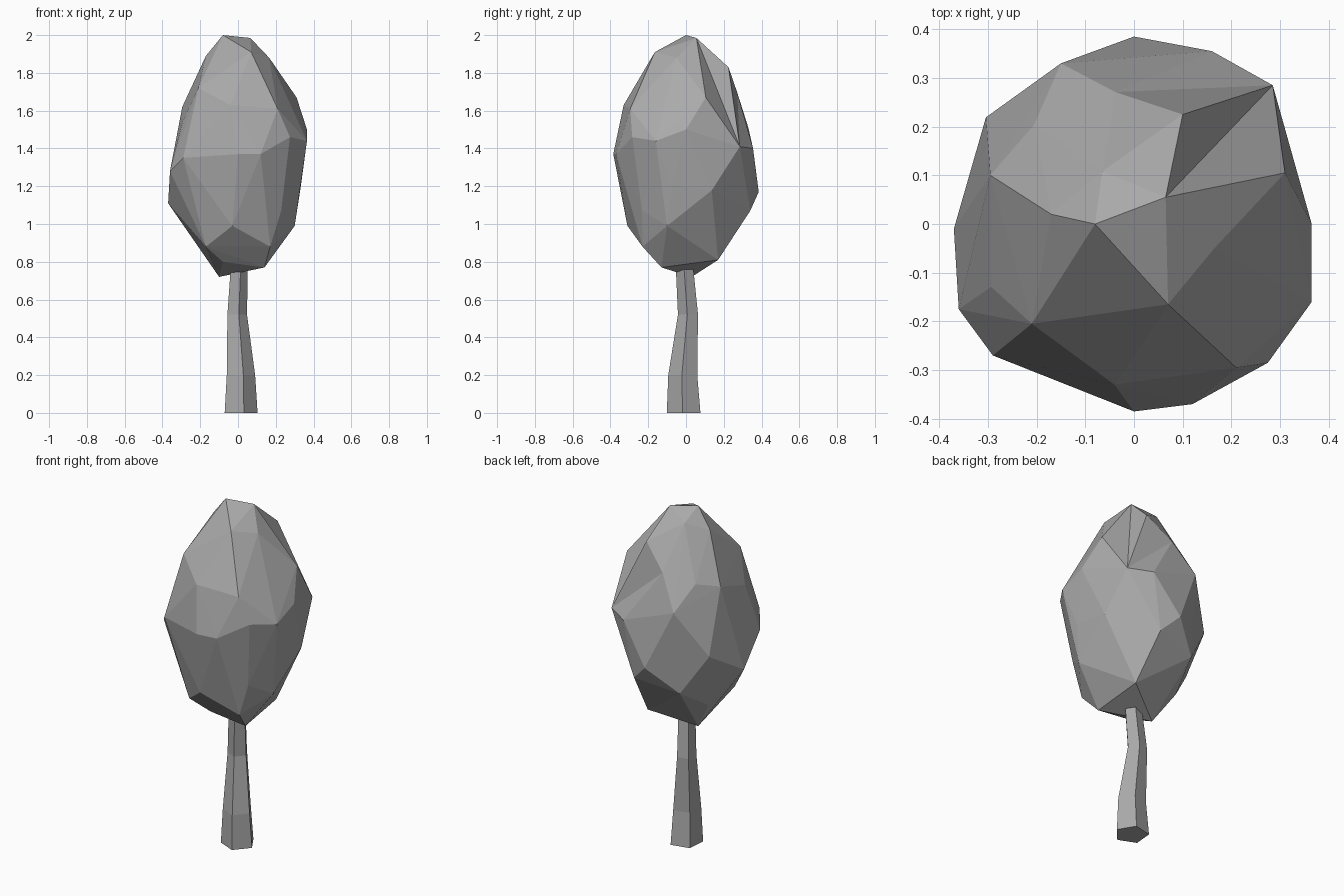
import bpy, bmesh
from math import cos, sin, atan2, radians
from mathutils import Matrix, Vector

if "Cube" in bpy.data.objects:
    bpy.data.objects.remove(bpy.data.objects["Cube"])

grey = bpy.data.materials.new("plain grey")
grey.use_nodes = True
colour = (0.4, 0.4, 0.4, 1)
grey.diffuse_color = colour
grey.node_tree.nodes["Principled BSDF"].inputs["Base Color"].default_value = colour


def make_object(name, bm):
    bmesh.ops.recalc_face_normals(bm, faces=bm.faces)
    mesh = bpy.data.meshes.new(name)
    bm.to_mesh(mesh)
    bm.free()
    mesh.materials.append(grey)
    obj = bpy.data.objects.new(name, mesh)
    bpy.context.collection.objects.link(obj)
    return obj


# Crown outline: height, then how far it reaches left, right, front and back
OUTLINE = [
    (0.72, -0.10, 0.06, -0.06, 0.05),
    (0.80, -0.16, 0.16, -0.16, 0.16),
    (0.99, -0.29, 0.30, -0.31, 0.30),
    (1.12, -0.37, 0.32, -0.34, 0.37),
    (1.40, -0.34, 0.35, -0.38, 0.36),
    (1.50, -0.31, 0.365, -0.36, 0.34),
    (1.65, -0.28, 0.31, -0.31, 0.29),
    (1.88, -0.17, 0.17, -0.18, 0.18),
    (2.00, -0.08, 0.06, -0.02, 0.05),
]

# Corners where the crown bulges out of its round shape
RIGHT_APEX, SHOULDER = (0.065, 0.055, 1.985), (0.285, 0.285, 1.41)
UPPER_SIDE, UPPER_BACK = (0.31, 0.105, 1.67), (0.1, 0.225, 1.83)
BACK_LEDGE, BACK_RIM = (-0.15, 0.33, 1.51), (0.16, 0.355, 1.4)
BULGES = [
    (-0.08, 0, 2), RIGHT_APEX, SHOULDER, UPPER_SIDE, UPPER_BACK,
    BACK_LEDGE, BACK_RIM, (0, 0.385, 1.17), (0.1, 0.34, 1.07),
    (0.365, 0, 1.5), (0.365, -0.16, 1.44),
    (0.275, -0.285, 1.46), (0.12, -0.37, 1.37), (0, -0.385, 1.37),
    (-0.29, -0.27, 1.35), (-0.36, -0.175, 1.28), (-0.37, -0.01, 1.11),
    (-0.295, 0.1, 1.62), (-0.21, -0.205, 1.72), (-0.04, -0.33, 1.63),
    (0.21, -0.295, 1.61), (0.07, -0.165, 1.91), (-0.17, 0.02, 1.89),
    (0.165, -0.05, 1.88), (0.3, -0.1, 0.99), (-0.03, -0.31, 0.99),
    (0.17, -0.23, 0.88), (-0.17, -0.21, 0.88), (-0.08, -0.14, 0.8),
    (0.14, -0.13, 0.77), (0.13, 0.17, 0.81), (-0.1, 0.03, 0.72),
]


def reach(z):
    for low, high in zip(OUTLINE, OUTLINE[1:]):
        if z <= high[0]:
            t = (z - low[0]) / (high[0] - low[0])
            return [a + (b - a) * t for a, b in zip(low[1:], high[1:])]
    return OUTLINE[-1][1:]


# Crown: faceted ball with an edge on top, fitted to the outline
bm = bmesh.new()
bmesh.ops.create_icosphere(bm, subdivisions=2, radius=1)
pole = max(bm.verts, key=lambda v: v.co.z)
side = pole.link_edges[0].other_vert(pole).co
bm.transform(Matrix.Rotation(-atan2(side.y, side.x), 4, "Z"))
bm.transform(Matrix.Rotation(radians(-15.86), 4, "Y"))
bm.transform(Matrix.Rotation(radians(20), 4, "Z"))
top = max(v.co.z for v in bm.verts)
for v in bm.verts:
    level = max(-1, min(1, v.co.z / top))
    z = 1.36 + 0.64 * level
    left, right, front, back = reach(z)
    angle = atan2(v.co.y, v.co.x)
    swell = 1 + 0.04 * (1 - level ** 2)
    v.co.x = (left + right) / 2 + cos(angle) * (right - left) / 2 * swell
    v.co.y = (front + back) / 2 + sin(angle) * (back - front) / 2 * swell
    v.co.z = z

# Pull the nearest free corner out to each bulge, then wrap the crown again
free = list(bm.verts)
for point in BULGES:
    target = Vector(point)
    nearest = min(free, key=lambda v: (v.co - target).length)
    nearest.co = target
    free.remove(nearest)
corners = [v.co.copy() for v in bm.verts]
bm.free()
bm = bmesh.new()
for corner in corners:
    bm.verts.new(corner)
hull = bmesh.ops.convex_hull(bm, input=list(bm.verts))
inner = {g for g in hull["geom_interior"] if isinstance(g, bmesh.types.BMVert)}
bmesh.ops.delete(bm, geom=list(inner), context="VERTS")

# Turn two ridges into creases beside the shoulder
for ends in ((UPPER_SIDE, UPPER_BACK), (UPPER_BACK, BACK_RIM)):
    ridge = [e for e in bm.edges
             if all(min((v.co - Vector(p)).length for p in ends) < 0.001 for v in e.verts)]
    bmesh.ops.rotate_edges(bm, edges=ridge, use_ccw=False)
make_object("leaf_crown", bm)

# Trunk: bent five-sided taper, each ring as centre x, centre y, height, radius
RINGS = [
    (0.01, -0.01, 0.0, 0.094),
    (0.01, -0.015, 0.20, 0.081),
    (-0.008, 0.012, 0.52, 0.056),
    (0.004, -0.008, 0.79, 0.048),
]
bm = bmesh.new()
loops = []
for x, y, z, r in RINGS:
    angles = [radians(-5 + 72 * i) for i in range(5)]
    loops.append([bm.verts.new((x + r * cos(a), y + r * sin(a), z)) for a in angles])
for lower, upper in zip(loops, loops[1:]):
    for i in range(5):
        j = (i + 1) % 5
        bm.faces.new((lower[i], lower[j], upper[j], upper[i]))
bm.faces.new(loops[0])
bm.faces.new(loops[-1])
make_object("trunk", bm)
